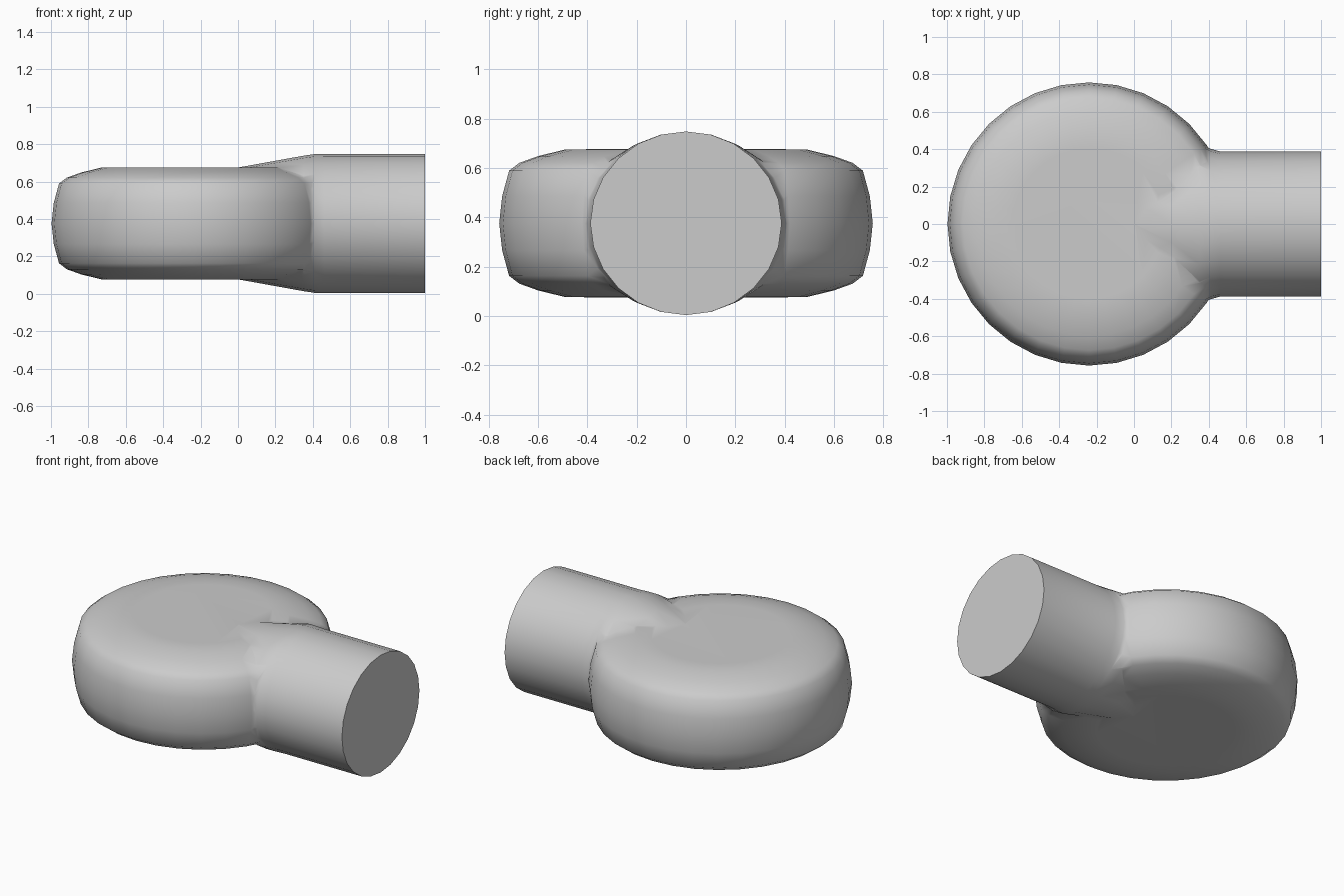
import bpy
import bmesh
from math import sin, cos, tau, radians

cube = bpy.data.objects.get("Cube")
if cube:
    bpy.data.objects.remove(cube, do_unlink=True)

MID = 0.376
HEAD_X = -0.24

metal = bpy.data.materials.new("plain grey")
metal.use_nodes = True
grey = (0.6, 0.6, 0.6, 1)
metal.diffuse_color = grey
metal.node_tree.nodes["Principled BSDF"].inputs["Base Color"].default_value = grey


def loft(name, rings):
    """Skin a closed solid through rings of points."""
    bm = bmesh.new()
    loops = [[bm.verts.new(p) for p in ring] for ring in rings]
    for a, b in zip(loops, loops[1:]):
        for i in range(len(a)):
            j = (i + 1) % len(a)
            bm.faces.new((a[i], a[j], b[j], b[i]))
    bm.faces.new(loops[0])
    bm.faces.new(loops[-1])
    bmesh.ops.recalc_face_normals(bm, faces=bm.faces)
    mesh = bpy.data.meshes.new(name)
    bm.to_mesh(mesh)
    bm.free()
    mesh.materials.append(metal)
    obj = bpy.data.objects.new(name, mesh)
    bpy.context.collection.objects.link(obj)
    return obj


def angles(n):
    return [tau * i / n for i in range(n)]


# Rounded disc head: radius and height above the middle, mirrored below
half = [(0.757, 0), (0.745, 0.11), (0.717, 0.213), (0.675, 0.245),
        (0.6, 0.272), (0.49, 0.299), (0.4, 0.3)]
profile = [(r, -h) for r, h in half[:0:-1]] + half
head = loft("rounded_head", [
    [(HEAD_X + r * cos(a), r * sin(a), MID + h) for a in angles(32)]
    for r, h in profile])

# Round shank with a tapered neck: position, half width, half height
sections = [(-0.1, 0.25, 0.28), (0, 0.3, 0.299), (0.2, 0.38, 0.335),
            (0.35, 0.432, 0.362), (0.41, 0.402, 0.371),
            (0.46, 0.388, 0.372), (1, 0.388, 0.372)]
shank = loft("shank", [
    [(x, w * cos(a), MID + h * sin(a)) for a in angles(24)]
    for x, w, h in sections])

# Fuse both parts into one body
union = head.modifiers.new("fuse", "BOOLEAN")
union.operation = "UNION"
union.solver = "EXACT"
union.object = shank
bpy.context.view_layer.objects.active = head
head.select_set(True)
bpy.ops.object.modifier_apply(modifier="fuse")
bpy.data.objects.remove(shank, do_unlink=True)
head.name = "head_and_shank"
bpy.ops.object.shade_smooth_by_angle(angle=radians(60))
